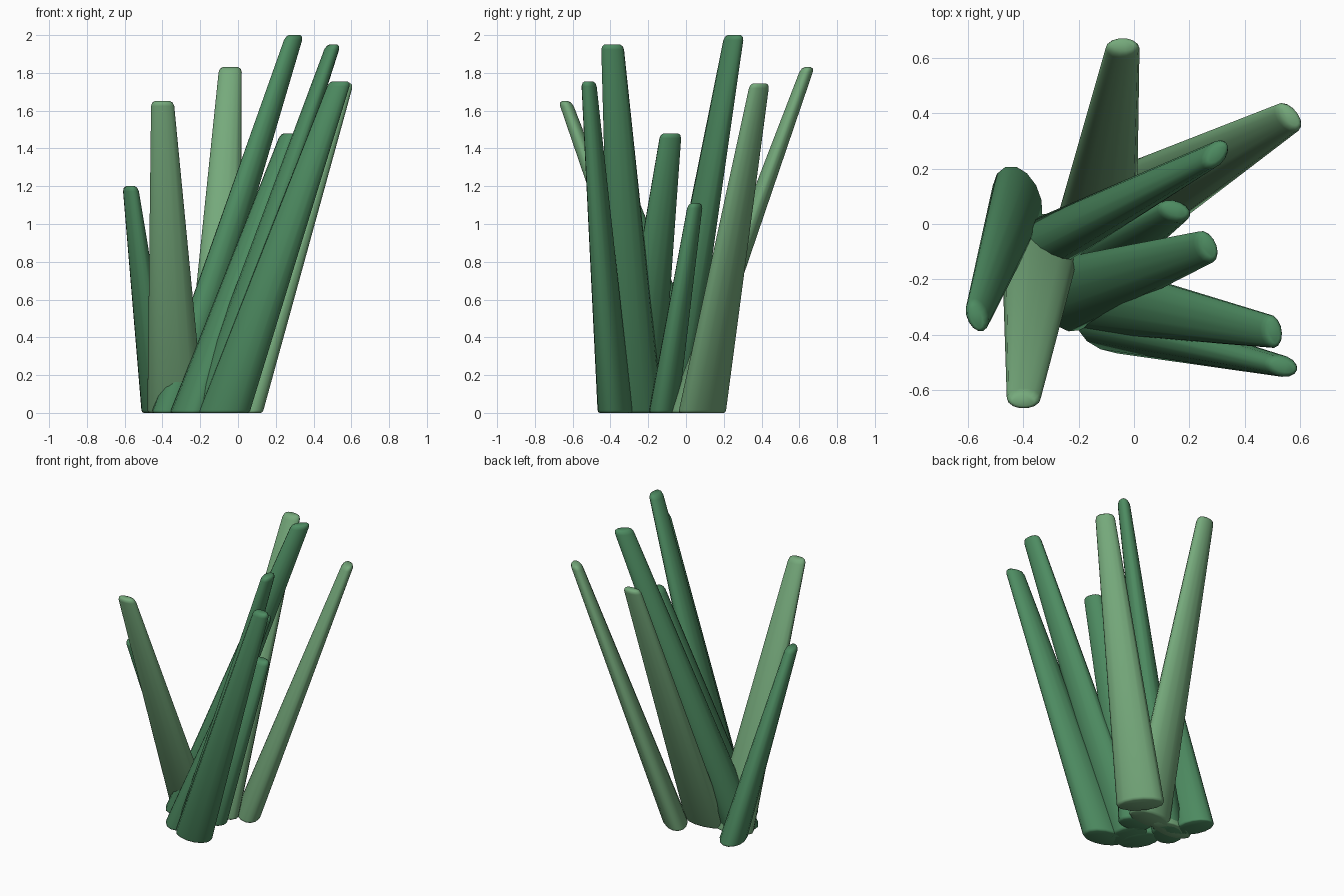
import bpy, bmesh
from math import sin, cos, pi, radians

if "Cube" in bpy.data.objects:
    bpy.data.objects.remove(bpy.data.objects["Cube"])

SIDES = 14


def material(name, color):
    m = bpy.data.materials.new(name)
    m.diffuse_color = color
    m.use_nodes = True
    m.node_tree.nodes["Principled BSDF"].inputs["Base Color"].default_value = m.diffuse_color
    return m


light = material("light_green", (0.18, 0.40, 0.20, 1))
dark = material("dark_green", (0.075, 0.26, 0.12, 1))


# Leaning tapered stalk: oval sections stay horizontal, rims are rounded
def stalk(name, mat, base, tip, height, r_base, r_tip, angle):
    a = radians(angle)
    ca, sa = cos(a), sin(a)
    levels = [(0, 0.012), (0.004, 0.004), (0.014, 0),
              (height - 0.026, 0), (height - 0.008, 0.006), (height, 0.018)]
    bm = bmesh.new()
    rings = []
    for z, inset in levels:
        t = z / height
        cx, cy = (base[i] + (tip[i] - base[i]) * t for i in (0, 1))
        u, v = (r_base[i] + (r_tip[i] - r_base[i]) * t - inset for i in (0, 1))
        ring = []
        for k in range(SIDES):
            p = 2 * pi * k / SIDES
            x, y = u * cos(p), v * sin(p)
            ring.append(bm.verts.new((cx + x * ca - y * sa, cy + x * sa + y * ca, z)))
        rings.append(ring)
    for lo, hi in zip(rings, rings[1:]):
        for k in range(SIDES):
            n = (k + 1) % SIDES
            bm.faces.new((lo[k], lo[n], hi[n], hi[k]))
    bm.faces.new(rings[0][::-1])
    bm.faces.new(rings[-1])
    for f in bm.faces:
        f.smooth = True
    me = bpy.data.meshes.new(name)
    bm.to_mesh(me)
    bm.free()
    me.materials.append(mat)
    bpy.context.collection.objects.link(bpy.data.objects.new(name, me))


# Light stalks: base centre, tip centre, height, oval angle
LB, LT = (0.15, 0.078), (0.06, 0.036)
for i, (b, t, h, a) in enumerate([
        ((-0.33, -0.035), (-0.40, -0.64), 1.65, 0),
        ((-0.14, -0.02), (-0.04, 0.645), 1.83, 0),
        ((0.018, 0.085), (0.565, 0.39), 1.745, -50)]):
    stalk(f"light_stalk_{i + 1}", light, b, t, h, LB, LT, a)

# Dark stalks: base centre, tip centre, height, base radii, oval angle
DT = (0.06, 0.038)
for i, (b, t, h, r, a) in enumerate([
        ((-0.42, 0.09), (-0.57, -0.338), 1.20, (0.13, 0.085), 110),
        ((-0.35, -0.09), (0.30, 0.255), 2.00, (0.12, 0.10), 50),
        ((-0.26, -0.26), (0.268, -0.08), 1.48, (0.14, 0.09), 115),
        ((-0.17, -0.26), (0.505, -0.39), 1.95, (0.138, 0.09), 100),
        ((-0.075, -0.375), (0.54, -0.515), 1.755, (0.14, 0.09), -14),
        ((-0.11, -0.12), (0.15, 0.05), 1.11, (0.11, 0.075), -15)]):
    stalk(f"dark_stalk_{i + 1}", dark, b, t, h, r, DT, a)
